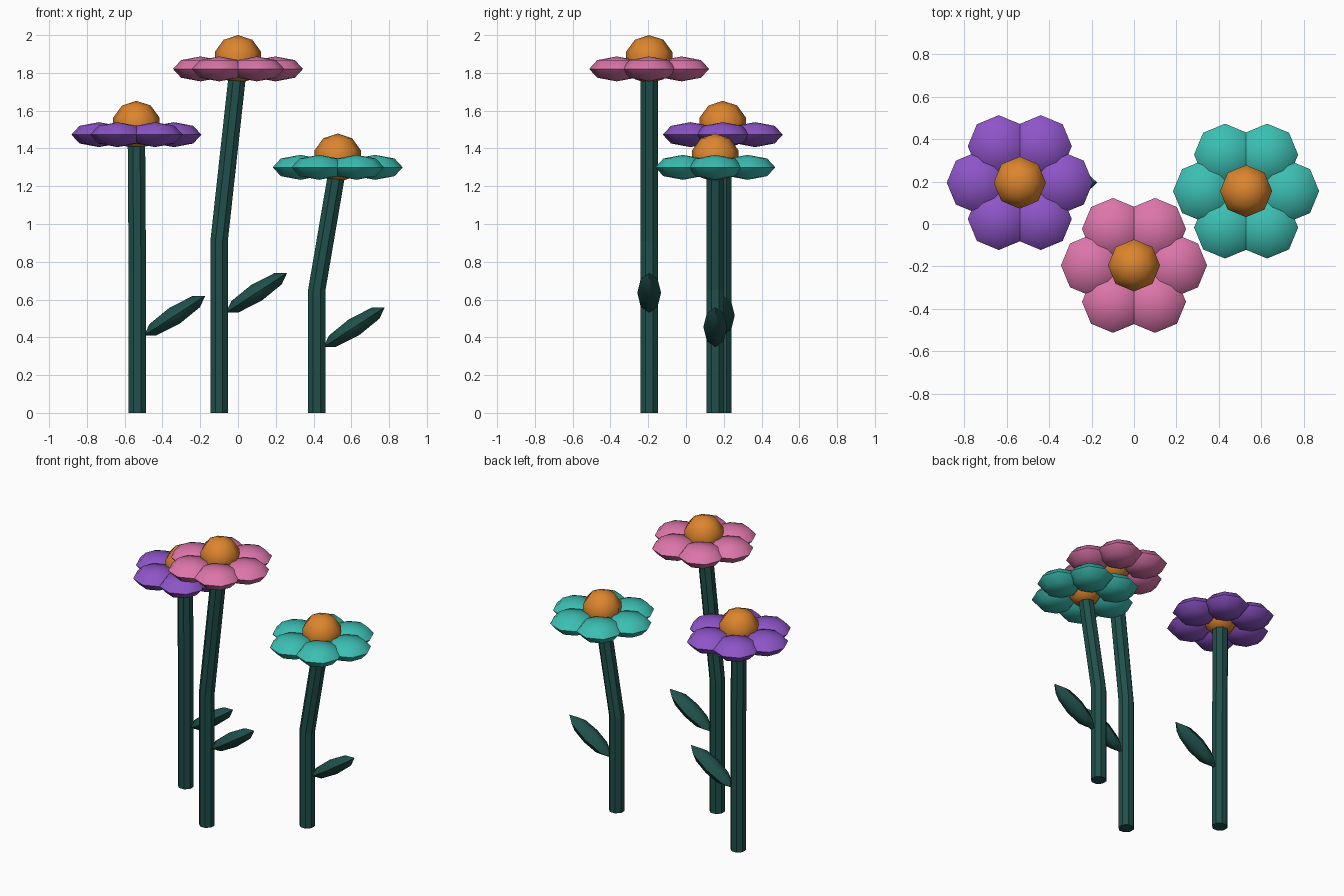
import bpy, bmesh, math
from mathutils import Matrix

if "Cube" in bpy.data.objects:
    bpy.data.objects.remove(bpy.data.objects["Cube"], do_unlink=True)


def material(name, rgb):
    mat = bpy.data.materials.new(name)
    mat.use_nodes = True
    colour = (*rgb, 1)
    mat.diffuse_color = colour
    mat.node_tree.nodes["Principled BSDF"].inputs["Base Color"].default_value = colour
    return mat


STEM = material("dark_green", (0.014, 0.08, 0.069))
CENTRE = material("orange", (0.72, 0.235, 0.027))
PURPLE = material("purple", (0.27, 0.09, 0.578))
PINK = material("pink", (0.72, 0.178, 0.402))
TEAL = material("teal", (0.045, 0.515, 0.445))


def finish(bm, name, mat, smooth):
    bmesh.ops.recalc_face_normals(bm, faces=bm.faces)
    mesh = bpy.data.meshes.new(name)
    bm.to_mesh(mesh)
    bm.free()
    obj = bpy.data.objects.new(name, mesh)
    bpy.context.collection.objects.link(obj)
    mesh.materials.append(mat)
    if smooth:
        bpy.ops.object.select_all(action="DESELECT")
        obj.select_set(True)
        bpy.context.view_layer.objects.active = obj
        bpy.ops.object.shade_smooth_by_angle(angle=math.radians(50))


def ellipsoid(name, mat, place, size, rings, tilt=0):
    bm = bmesh.new()
    matrix = (Matrix.Translation(place) @ Matrix.Rotation(tilt, 4, "Y")
              @ Matrix.Diagonal((*size, 1)))
    bmesh.ops.create_uvsphere(bm, u_segments=8, v_segments=rings, radius=1, matrix=matrix)
    finish(bm, name, mat, True)


def stem(name, path):
    # Octagonal tube swept through level sections
    bm = bmesh.new()
    loops = []
    for x, y, z in path:
        turn = Matrix.Translation((x, y, z)) @ Matrix.Rotation(math.pi / 8, 4, "Z")
        loops.append(bmesh.ops.create_circle(bm, segments=8, radius=0.05, matrix=turn)["verts"])
    for low, high in zip(loops, loops[1:]):
        for i in range(8):
            j = (i + 1) % 8
            bm.faces.new((low[i], low[j], high[j], high[i]))
    bm.faces.new(loops[0])
    bm.faces.new(loops[-1])
    finish(bm, name, STEM, False)


def flower(label, mat, base_x, head_x, y, head_z, leaf_z):
    # Stem, straight below and leaning above the middle
    top = 0.97
    lean_x = base_x + (head_x - base_x) * (2 * top - 1)
    stem(label + "_stem", [(base_x, y, 0), (base_x, y, head_z / 2), (lean_x, y, head_z * top)])
    # Leaf
    ellipsoid(label + "_leaf", STEM, (base_x + 0.198, y, leaf_z),
              (0.193, 0.063, 0.05), 4, -math.radians(33))
    # Ring of petals
    for i in range(6):
        a = i * math.pi / 3
        ellipsoid(f"{label}_petal_{i + 1}", mat,
                  (head_x + 0.198 * math.cos(a), y + 0.198 * math.sin(a), head_z),
                  (0.146, 0.146, 0.066), 4)
    # Flower centre
    ellipsoid(label + "_centre", CENTRE, (head_x, y, head_z + 0.05), (0.129, 0.129, 0.129), 5)


flower("purple_flower", PURPLE, -0.533, -0.538, 0.195, 1.473, 0.515)
flower("pink_flower", PINK, -0.1, 0.0, -0.195, 1.821, 0.636)
flower("teal_flower", TEAL, 0.417, 0.528, 0.155, 1.3, 0.454)
